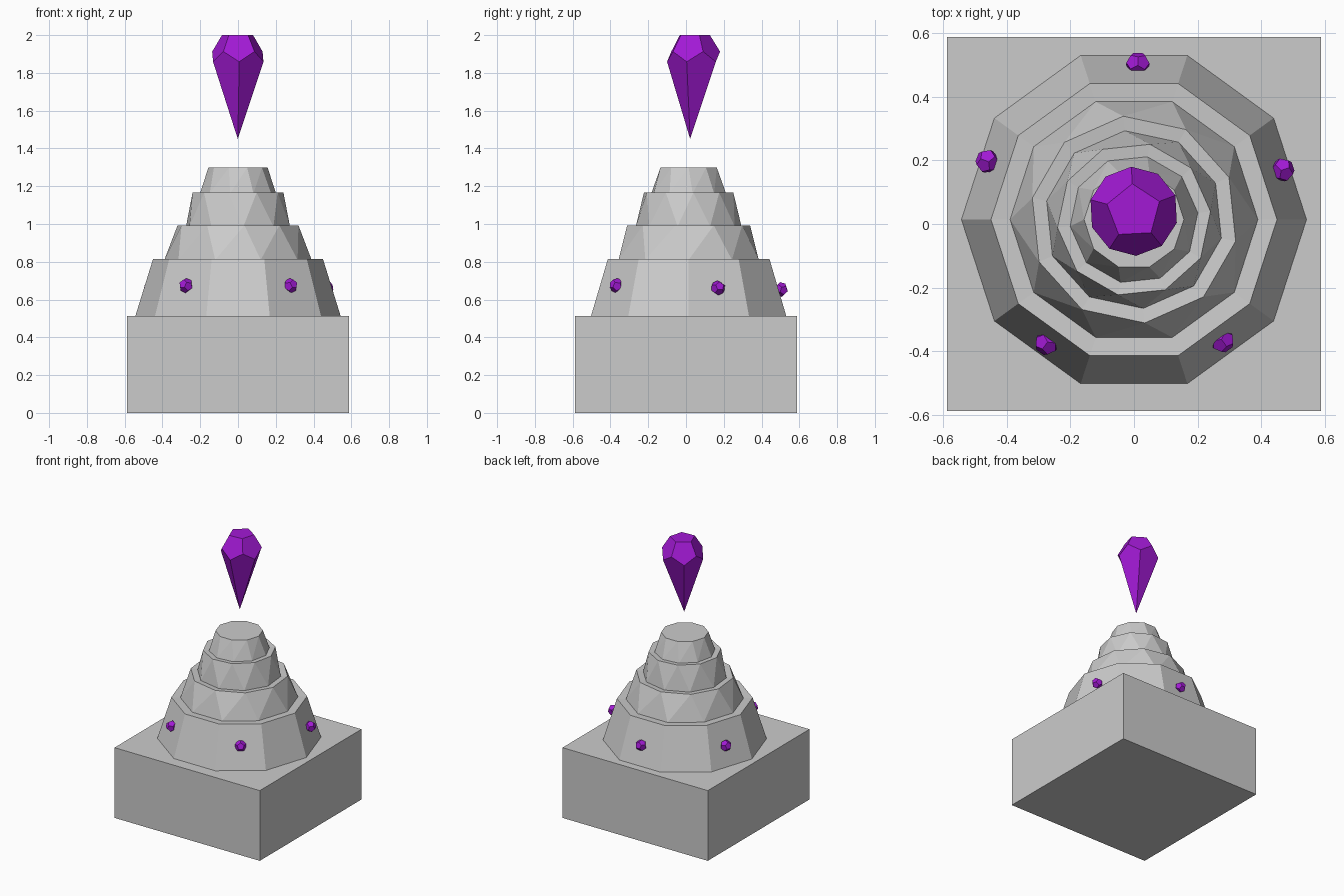
import bpy, bmesh
from math import sin, cos, radians
from mathutils import Vector

if "Cube" in bpy.data.objects:
    bpy.data.objects.remove(bpy.data.objects["Cube"])

purple = bpy.data.materials.new("purple_crystal")
purple.diffuse_color = (0.36, 0.01, 0.66, 1)
purple.use_nodes = True
purple.node_tree.nodes["Principled BSDF"].inputs["Base Color"].default_value = purple.diffuse_color


def ring(bm, n, r, z, turn, c=(0, 0)):
    return [bm.verts.new((c[0] + r * cos(radians(turn + 360 * i / n)),
                          c[1] + r * sin(radians(turn + 360 * i / n)), z)) for i in range(n)]


def finish(bm, name, mat=None):
    bmesh.ops.recalc_face_normals(bm, faces=bm.faces[:])
    me = bpy.data.meshes.new(name)
    bm.to_mesh(me)
    bm.free()
    ob = bpy.data.objects.new(name, me)
    bpy.context.collection.objects.link(ob)
    if mat:
        me.materials.append(mat)
    return ob


def crystal(name, r, tip=None, turn=90):
    """Dodecahedron centred on the origin; a tip pulls the lower face to a point."""
    bm = bmesh.new()
    top = ring(bm, 5, 0.607 * r, 0.795 * r, turn)
    up = ring(bm, 5, 0.982 * r, 0.188 * r, turn)
    low = ring(bm, 5, 0.982 * r, -0.188 * r, turn + 36)
    bm.faces.new(top)
    if tip:
        end = bm.verts.new(tip)
    else:
        bot = ring(bm, 5, 0.607 * r, -0.795 * r, turn + 36)
        bm.faces.new(bot)
    for i in range(5):
        j, h = (i + 1) % 5, i - 1
        bm.faces.new((top[i], top[j], up[j], low[i], up[i]))
        if tip:
            bm.faces.new((low[h], up[i], low[i], end))
        else:
            bm.faces.new((low[h], up[i], low[i], bot[i], bot[h]))
    return finish(bm, name, purple)


# Square plinth
bm = bmesh.new()
bmesh.ops.create_cube(bm, size=1)
bmesh.ops.scale(bm, vec=(1.176, 1.176, 0.514), verts=bm.verts[:])
bmesh.ops.translate(bm, vec=(0, 0, 0.257), verts=bm.verts[:])
finish(bm, "plinth")

# Stepped ten-sided mound: radius, height, twist
profile = [(0.543, 0.514, 0), (0.45, 0.814, 0), (0.39, 0.81, 0), (0.327, 0.993, -12),
           (0.281, 0.988, -12), (0.242, 1.166, -30), (0.202, 1.162, -30), (0.157, 1.298, -36)]
bm = bmesh.new()
rings = [ring(bm, 10, r, z, t, (0, 0.014)) for r, z, t in profile]
bm.faces.new(rings[0])
bm.faces.new(rings[-1])
for a, b in zip(rings, rings[1:]):
    for i in range(10):
        j = (i + 1) % 10
        bm.faces.new((a[i], a[j], b[j], b[i]))
bmesh.ops.triangulate(bm, faces=[f for f in bm.faces if len(f.verts) == 4])
finish(bm, "stepped_mound")

# Floating crystal above the mound
big = crystal("floating_crystal", 0.143, (0, -0.018, -0.436), 93)
big.location = (-0.001, 0.04, 1.886)

# Small crystals set into the lowest tier
for i, p in enumerate([(0.012, 0.503, 0.653), (-0.461, 0.197, 0.66), (0.467, 0.17, 0.662),
                       (-0.275, -0.375, 0.674), (0.278, -0.367, 0.674)]):
    gem = crystal(f"small_crystal_{i + 1}", 0.039)
    gem.location = p
    gem.rotation_mode = 'QUATERNION'
    gem.rotation_quaternion = Vector((p[0], p[1] - 0.014, 0.15)).to_track_quat('Z', 'Y')
